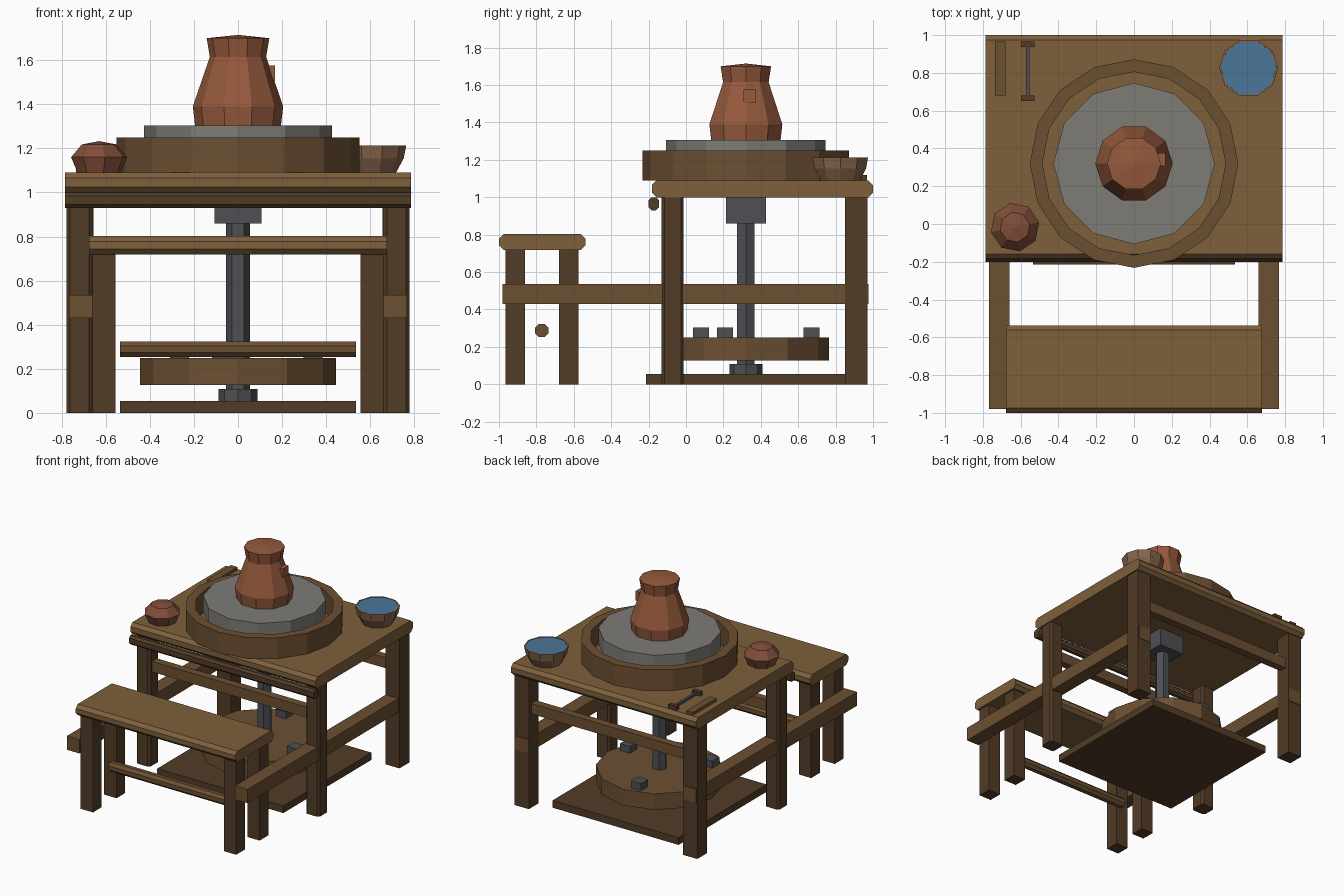
import bpy, bmesh
from math import cos, sin, radians, pi

if "Cube" in bpy.data.objects:
    bpy.data.objects.remove(bpy.data.objects["Cube"])


def material(name, rgb):
    m = bpy.data.materials.new(name)
    m.diffuse_color = (*rgb, 1)
    m.use_nodes = True
    m.node_tree.nodes["Principled BSDF"].inputs["Base Color"].default_value = m.diffuse_color
    return m


WOOD = material("light wood", (0.21, 0.115, 0.045))
MID = material("mid wood", (0.15, 0.08, 0.032))
DARK = material("dark wood", (0.085, 0.045, 0.02))
CLAY = material("clay", (0.30, 0.10, 0.045))
LUMP = material("wet clay", (0.22, 0.075, 0.04))
BOWL = material("bowl", (0.25, 0.13, 0.07))
STONE = material("stone", (0.21, 0.20, 0.18))
METAL = material("iron", (0.075, 0.08, 0.09))
WATER = material("water", (0.07, 0.18, 0.32))


def finish(name, bm, mat):
    bmesh.ops.remove_doubles(bm, verts=bm.verts, dist=1e-5)
    bmesh.ops.recalc_face_normals(bm, faces=bm.faces)
    me = bpy.data.meshes.new(name)
    bm.to_mesh(me)
    bm.free()
    me.materials.append(mat)
    ob = bpy.data.objects.new(name, me)
    bpy.context.collection.objects.link(ob)
    return ob


def beam(name, mat, x, y, z, axis=0, chamfer=0):
    """Box from (min, max) ranges; the four edges along the axis may be chamfered."""
    rng = (x, y, z)
    u, v = [i for i in range(3) if i != axis]
    (u0, u1), (v0, v1), c = rng[u], rng[v], chamfer
    if c:
        pts = [(u0 + c, v0), (u1 - c, v0), (u1, v0 + c), (u1, v1 - c),
               (u1 - c, v1), (u0 + c, v1), (u0, v1 - c), (u0, v0 + c)]
    else:
        pts = [(u0, v0), (u1, v0), (u1, v1), (u0, v1)]
    bm = bmesh.new()
    ends = []
    for a in rng[axis]:
        ring = []
        for pu, pv in pts:
            co = [0, 0, 0]
            co[axis], co[u], co[v] = a, pu, pv
            ring.append(bm.verts.new(co))
        ends.append(ring)
        bm.faces.new(ring)
    n = len(pts)
    for i in range(n):
        j = (i + 1) % n
        bm.faces.new((ends[0][i], ends[0][j], ends[1][j], ends[1][i]))
    return finish(name, bm, mat)


def lathe(name, mat, profile, sides, cx=0, cy=0.32, closed=False, turn=0):
    """Turn a (radius, height) profile round a vertical axis."""
    bm = bmesh.new()
    cols = []
    for k in range(sides):
        a = 2 * pi * k / sides + turn
        cols.append([bm.verts.new((cx + r * cos(a), cy + r * sin(a), z)) for r, z in profile])
    m = len(profile)
    for k in range(sides):
        p, q = cols[k], cols[(k + 1) % sides]
        for i in range(m if closed else m - 1):
            j = (i + 1) % m
            if profile[i][0] == 0:
                bm.faces.new((p[i], p[j], q[j]))
            elif profile[j][0] == 0:
                bm.faces.new((p[i], p[j], q[i]))
            else:
                bm.faces.new((p[i], p[j], q[j], q[i]))
    return finish(name, bm, mat)


def drum(name, mat, r, z0, z1, sides, cx=0, cy=0.32):
    return lathe(name, mat, [(0, z0), (r, z0), (r, z1), (0, z1)], sides, cx, cy)


# Table frame
beam("table_top", WOOD, (-0.785, 0.785), (-0.183, 1.0), (1.0, 1.09), 0, 0.025)
beam("front_edge_rail", DARK, (-0.785, 0.785), (-0.2, -0.145), (0.93, 1.0), 0, 0.016)
beam("front_stretcher", MID, (-0.67, 0.67), (-0.10, -0.04), (0.72, 0.80))
beam("back_stretcher", MID, (-0.67, 0.67), (0.88, 0.94), (0.72, 0.80))
for side, s in (("left", -1), ("right", 1)):
    def span(a, b):
        return tuple(sorted((s * a, s * b)))
    beam(side + "_front_leg", DARK, span(0.66, 0.777), (-0.13, -0.013), (0, 1.0), 2, 0.015)
    beam(side + "_back_leg", DARK, span(0.655, 0.775), (0.85, 0.97), (0, 1.0), 2)
    beam(side + "_side_rail", MID, span(0.66, 0.767), (-0.98, 0.975), (0.43, 0.535), 1)
    # Bench legs
    beam(side + "_bench_front_leg", DARK, span(0.555, 0.66), (-0.965, -0.86), (0, 0.72), 2)
    beam(side + "_bench_back_leg", DARK, span(0.555, 0.66), (-0.68, -0.575), (0, 0.72), 2)

# Bench
beam("bench_seat", WOOD, (-0.677, 0.677), (-1.0, -0.537), (0.718, 0.803), 0, 0.025)
beam("bench_stretcher", MID, (-0.535, 0.535), (-0.807, -0.735), (0.253, 0.323), 0, 0.02)

# Kick wheel mechanism
beam("base_plate", DARK, (-0.535, 0.535), (-0.215, 0.855), (0, 0.055))
drum("lower_bearing", METAL, 0.088, 0.055, 0.108, 8)
drum("flywheel", MID, 0.445, 0.127, 0.25, 12)
drum("shaft", METAL, 0.054, 0.10, 1.2, 6)
beam("upper_bearing", METAL, (-0.107, 0.107), (0.213, 0.427), (0.86, 1.0))
for i, deg in enumerate((102, 222, 342)):
    wx, wy = 0.358 * cos(radians(deg)), 0.32 + 0.358 * sin(radians(deg))
    beam(f"flywheel_weight_{i + 1}", METAL, (wx - 0.043, wx + 0.043),
         (wy - 0.043, wy + 0.043), (0.245, 0.303))

# Splash tray and wheel head
lathe("splash_tray", MID, [(0.552, 1.09), (0.552, 1.25), (0.485, 1.25), (0.485, 1.09)],
      16, closed=True)
drum("wheel_head", STONE, 0.427, 1.18, 1.305, 12)

# Jug on the wheel
lathe("jug", CLAY, [(0, 1.305), (0.195, 1.305), (0.205, 1.39), (0.128, 1.615),
                    (0.142, 1.70), (0, 1.715)], 10)
beam("jug_handle", CLAY, (0.10, 0.168), (0.307, 0.375), (1.505, 1.575))

# Water bowl
lathe("water_bowl", BOWL, [(0, 1.09), (0.11, 1.09), (0.145, 1.155), (0.156, 1.213),
                           (0.147, 1.213), (0.14, 1.16), (0, 1.14)], 10, 0.607, 0.825)
drum("water", WATER, 0.147, 1.165, 1.211, 10, 0.607, 0.825)

# Lump of clay
lathe("clay_lump", LUMP, [(0, 1.09), (0.10, 1.09), (0.13, 1.16), (0.08, 1.218), (0, 1.233)],
      8, -0.63, -0.017, turn=0.2)

# Tools
beam("wooden_rib", MID, (-0.735, -0.68), (0.68, 0.965), (1.088, 1.112))
beam("cutting_wire", METAL, (-0.571, -0.553), (0.66, 0.955), (1.095, 1.113), 1)
for name, y0 in (("wire_toggle_front", 0.65), ("wire_toggle_back", 0.937)):
    beam(name, DARK, (-0.597, -0.526), (y0, y0 + 0.03), (1.088, 1.12))
